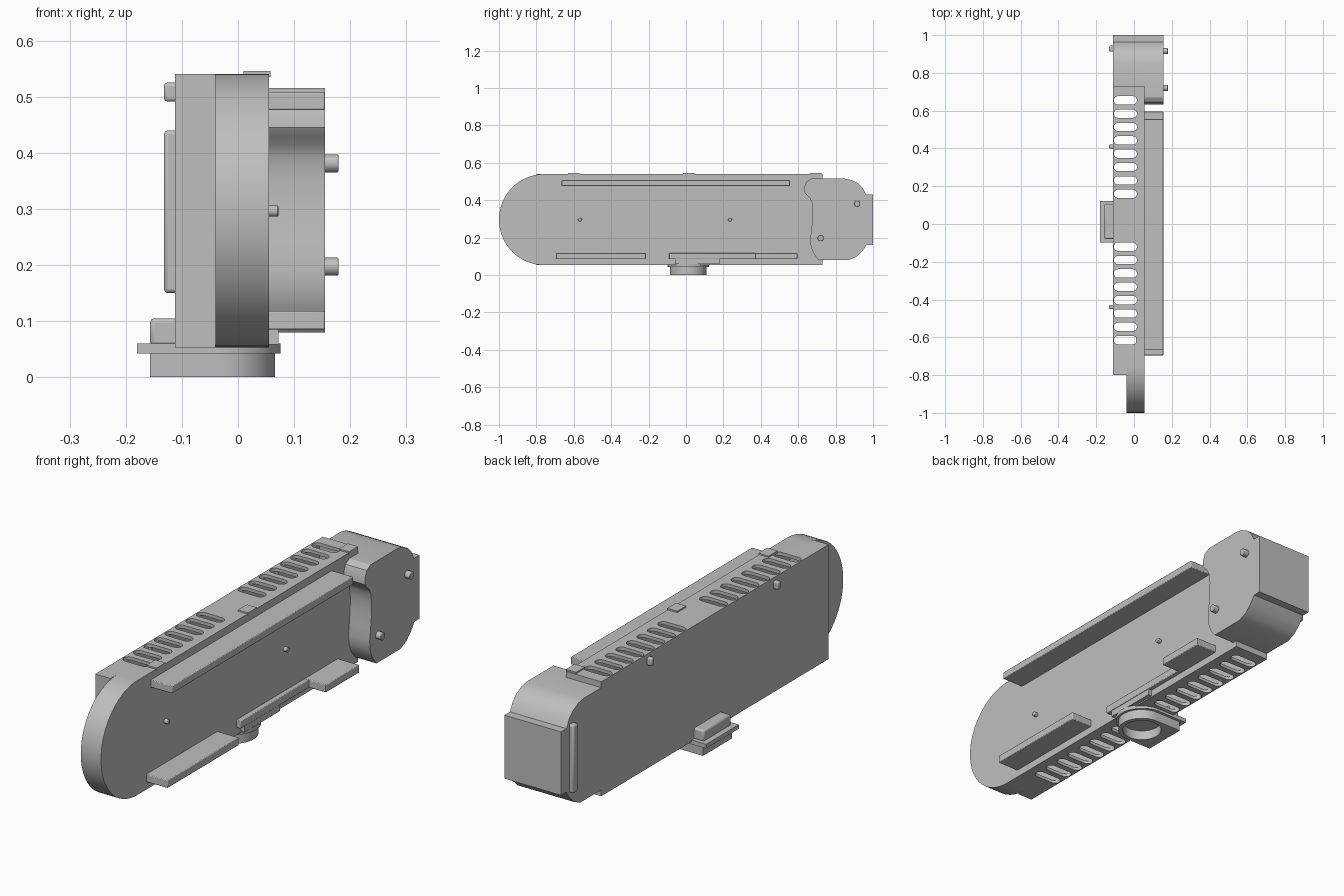
import bpy, bmesh, math
from mathutils import Vector

cube = bpy.data.objects.get("Cube")
if cube:
    bpy.data.objects.remove(cube, do_unlink=True)

grey = bpy.data.materials.new("plain grey")
grey.use_nodes = True
COLOUR = (0.52, 0.52, 0.52, 1)
grey.diffuse_color = COLOUR
grey.node_tree.nodes["Principled BSDF"].inputs["Base Color"].default_value = COLOUR


def arc(cu, cv, r, start, end, steps=16):
    """Points of a circular arc, angles in degrees."""
    angles = [math.radians(start + (end - start) * i / steps) for i in range(steps + 1)]
    return [(cu + r * math.cos(a), cv + r * math.sin(a)) for a in angles]


def capsule(u0, u1, v, r):
    """Slot outline running along u."""
    return arc(u1 - r, v, r, -90, 90, 10) + arc(u0 + r, v, r, 90, 270, 10)


def rect(u0, u1, v0, v1):
    return [(u0, v0), (u1, v0), (u1, v1), (u0, v1)]


def prism(name, axis, outlines, low, high, bevel=0):
    """Extrude outlines along x (points are y, z) or z (points are x, y)."""
    bm = bmesh.new()
    for pts in outlines:
        place = (lambda u, v: (low, u, v)) if axis == "x" else (lambda u, v: (u, v, low))
        face = bm.faces.new([bm.verts.new(place(u, v)) for u, v in pts])
        new = bmesh.ops.extrude_face_region(bm, geom=[face])["geom"]
        step = Vector((high - low, 0, 0) if axis == "x" else (0, 0, high - low))
        bmesh.ops.translate(bm, vec=step, verts=[g for g in new if isinstance(g, bmesh.types.BMVert)])
    bmesh.ops.recalc_face_normals(bm, faces=bm.faces)
    mesh = bpy.data.meshes.new(name)
    bm.to_mesh(mesh)
    bm.free()
    obj = bpy.data.objects.new(name, mesh)
    mesh.materials.append(grey)
    bpy.context.collection.objects.link(obj)
    if bevel:
        mod = obj.modifiers.new("soft edges", "BEVEL")
        mod.width, mod.segments = bevel, 2
    return obj


def select(obj):
    bpy.ops.object.select_all(action="DESELECT")
    obj.select_set(True)
    bpy.context.view_layer.objects.active = obj


def cut(obj, cutter):
    mod = obj.modifiers.new("cut", "BOOLEAN")
    mod.operation, mod.solver, mod.object = "DIFFERENCE", "EXACT", cutter
    select(obj)
    bpy.ops.object.modifier_apply(modifier=mod.name)


# Hollow housing: round-nosed front plate and square rear case
BOTTOM, TOP = 0.053, 0.54
MID, R = (TOP + BOTTOM) / 2, (TOP - BOTTOM) / 2
nose = arc(R - 1, MID, R, 90, 270, 40) + [(0.73, BOTTOM), (0.73, TOP)]
plate = prism("housing_plate", "x", [nose], -0.04, 0.055)
case = prism("housing_case", "x", [rect(-0.8, 0.73, BOTTOM, TOP)], -0.112, -0.04)

# Cavity and two rows of ventilation slots
cavity = prism("cavity_cutter", "x", [rect(-0.76, 0.7, BOTTOM + 0.014, TOP - 0.014)], -0.106, 0.043)
slots = [capsule(-0.107, 0.016, start + 0.0707 * i, 0.022)
         for start in (0.16, -0.615) for i in range(8)]
vents = prism("vent_cutter", "z", slots, 0, 0.6)
for part in (plate, case):
    cut(part, cavity)
    cut(part, vents)

# End block: closed rear part plus a wavy-fronted raised part
back = ([(0.87, 0.08), (0.91, 0.097), (0.94, 0.125), (0.965, 0.16), (1, 0.16), (1, 0.43),
         (0.963, 0.43), (0.945, 0.465), (0.92, 0.49), (0.885, 0.508), (0.85, 0.515)])
wave = [(0.67, 0.515), (0.645, 0.5), (0.634, 0.475), (0.632, 0.445), (0.642, 0.43), (0.66, 0.415),
        (0.672, 0.39), (0.677, 0.35), (0.676, 0.3), (0.67, 0.24), (0.664, 0.19), (0.668, 0.15),
        (0.685, 0.11), (0.71, 0.08)]
prism("end_block_inner", "x", [back + [(0.715, 0.515), (0.715, 0.08)]], -0.112, 0.055)
prism("end_block_outer", "x", [back + wave], 0.05, 0.155)

# Side rails
prism("top_rail", "x", [rect(-0.665, 0.555, 0.476, 0.508)], 0.05, 0.155, 0.003)
for label, y0, y1, x1 in (("front", -0.695, -0.215, 0.155), ("rear", 0.37, 0.595, 0.155),
                          ("middle", -0.09, 0.372, 0.075)):
    prism(label + "_bottom_rail", "x", [rect(y0, y1, 0.085, 0.118)], 0.05, x1, 0.003)
prism("mount_bracket", "x", [rect(-0.06, 0.18, 0.058, 0.086)], 0.05, 0.072)

# Pegs on the side and end block
for i, (y, z, r, x0, x1) in enumerate([(-0.567, 0.296, 0.01, 0.05, 0.072), (0.235, 0.296, 0.01, 0.05, 0.072),
                                       (0.915, 0.381, 0.016, 0.15, 0.179), (0.72, 0.197, 0.016, 0.15, 0.179)]):
    prism(f"peg_{i + 1}", "x", [arc(y, z, r, 0, 345, 23)], x0, x1, 0.002)

# Rear-side grip bar and two small catches
prism("grip_bar", "x", [rect(0.912, 0.945, 0.15, 0.44)], -0.132, -0.1, 0.007)
for label, y in (("front", -0.44), ("rear", 0.41)):
    prism(label + "_catch", "x", [rect(y - 0.011, y + 0.011, 0.491, 0.525)], -0.132, -0.1, 0.006)

# Small tabs on the top edge
for i, y in enumerate((-0.6, 0.015, 0.695)):
    prism(f"top_tab_{i + 1}", "z", [rect(0.01, 0.058, y - 0.03, y + 0.03)], 0.535, 0.546)


# Mount: flange and socket, square on one side and round on the other
def mount_outline(x0, x1, r):
    return arc(x1 - r, 0.012, r, -90, 90, 28) + [(x0, 0.012 + r), (x0, 0.012 - r)]


prism("mount_flange", "z", [mount_outline(-0.18, 0.076, 0.11)], 0.042, 0.06)
socket = prism("mount_socket", "z", [mount_outline(-0.157, 0.066, 0.098)], 0, 0.043)
hole = prism("socket_cutter", "z", [arc(-0.033, 0.012, 0.08, 0, 350, 35)], -0.02, 0.06)
cut(socket, hole)
prism("mount_clip", "z", [rect(-0.157, -0.1, -0.08, 0.105)], 0.055, 0.105, 0.008)

for cutter in (cavity, vents, hole):
    bpy.data.objects.remove(cutter, do_unlink=True)

# Smooth curved walls, keep edges sharp
for obj in bpy.context.scene.objects:
    if obj.type == "MESH" and grey.name in obj.data.materials:
        select(obj)
        bpy.ops.object.shade_smooth_by_angle(angle=math.radians(30))
